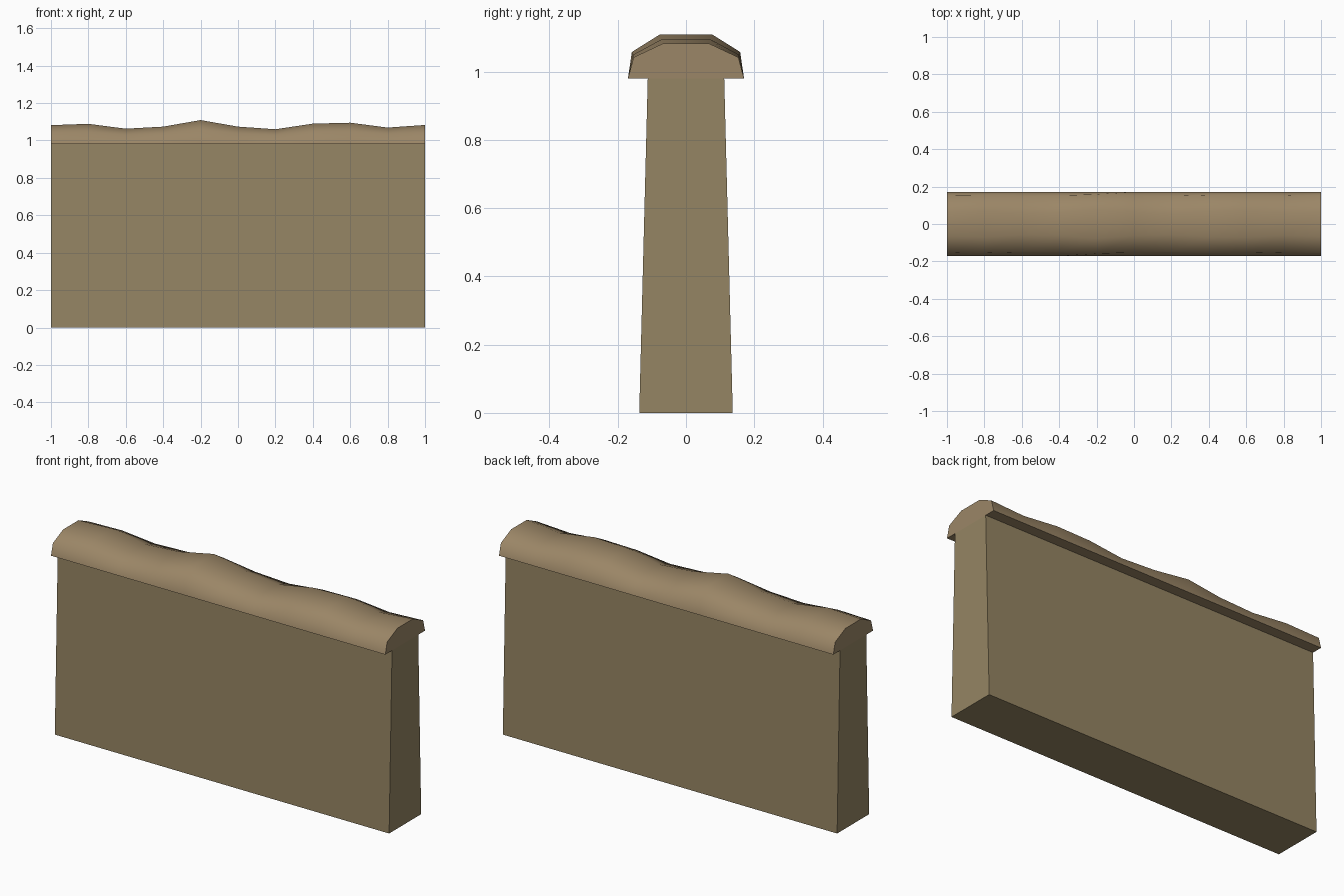
import bpy, bmesh

if "Cube" in bpy.data.objects:
    bpy.data.objects.remove(bpy.data.objects["Cube"])

def mat(name, rgb):
    m = bpy.data.materials.new(name)
    m.diffuse_color = (*rgb, 1)
    m.use_nodes = True
    m.node_tree.nodes["Principled BSDF"].inputs["Base Color"].default_value = m.diffuse_color
    return m

def loft(name, sections, material):
    """Skin equal-length closed (x, y, z) sections and cap both ends."""
    bm = bmesh.new()
    rings = [[bm.verts.new(p) for p in s] for s in sections]
    n = len(rings[0])
    for a, b in zip(rings, rings[1:]):
        for i in range(n):
            j = (i + 1) % n
            bm.faces.new((a[i], a[j], b[j], b[i]))
    bm.faces.new(rings[0][::-1])
    bm.faces.new(rings[-1])
    bmesh.ops.recalc_face_normals(bm, faces=bm.faces[:])
    me = bpy.data.meshes.new(name)
    bm.to_mesh(me)
    bm.free()
    me.materials.append(material)
    ob = bpy.data.objects.new(name, me)
    bpy.context.collection.objects.link(ob)
    return ob

earth = mat("dried_earth", (0.30, 0.235, 0.125))
cap_earth = mat("cap_earth", (0.33, 0.24, 0.135))

# Tapered wall body
profile = [(-0.137, 0), (0.137, 0), (0.112, 0.98), (-0.112, 0.98)]
loft("wall_body", [[(x, y, z) for y, z in profile] for x in (-1, 1)], earth)

# Rounded coping with an uneven top
heights = [1.082, 1.089, 1.063, 1.074, 1.109, 1.074, 1.06, 1.09, 1.095, 1.069, 1.083]
sections = []
for i, h in enumerate(heights):
    x = -1 + 0.2 * i
    rise = h - 0.98
    shoulder = 0.98 + 0.6 * rise
    sy = 0.153 + 0.2 * (rise - 0.1)
    ty = 0.065 + 0.4 * (rise - 0.1)
    sections.append([(x, y, z) for y, z in (
        (-0.17, 0.98), (-sy, shoulder), (-ty, h),
        (ty, h), (sy, shoulder), (0.17, 0.98))])
cap = loft("coping", sections, cap_earth)

# Smooth the rounded top, keep the ends and underside crisp
bpy.context.view_layer.objects.active = cap
cap.select_set(True)
bpy.ops.object.shade_smooth_by_angle(angle=0.95)
